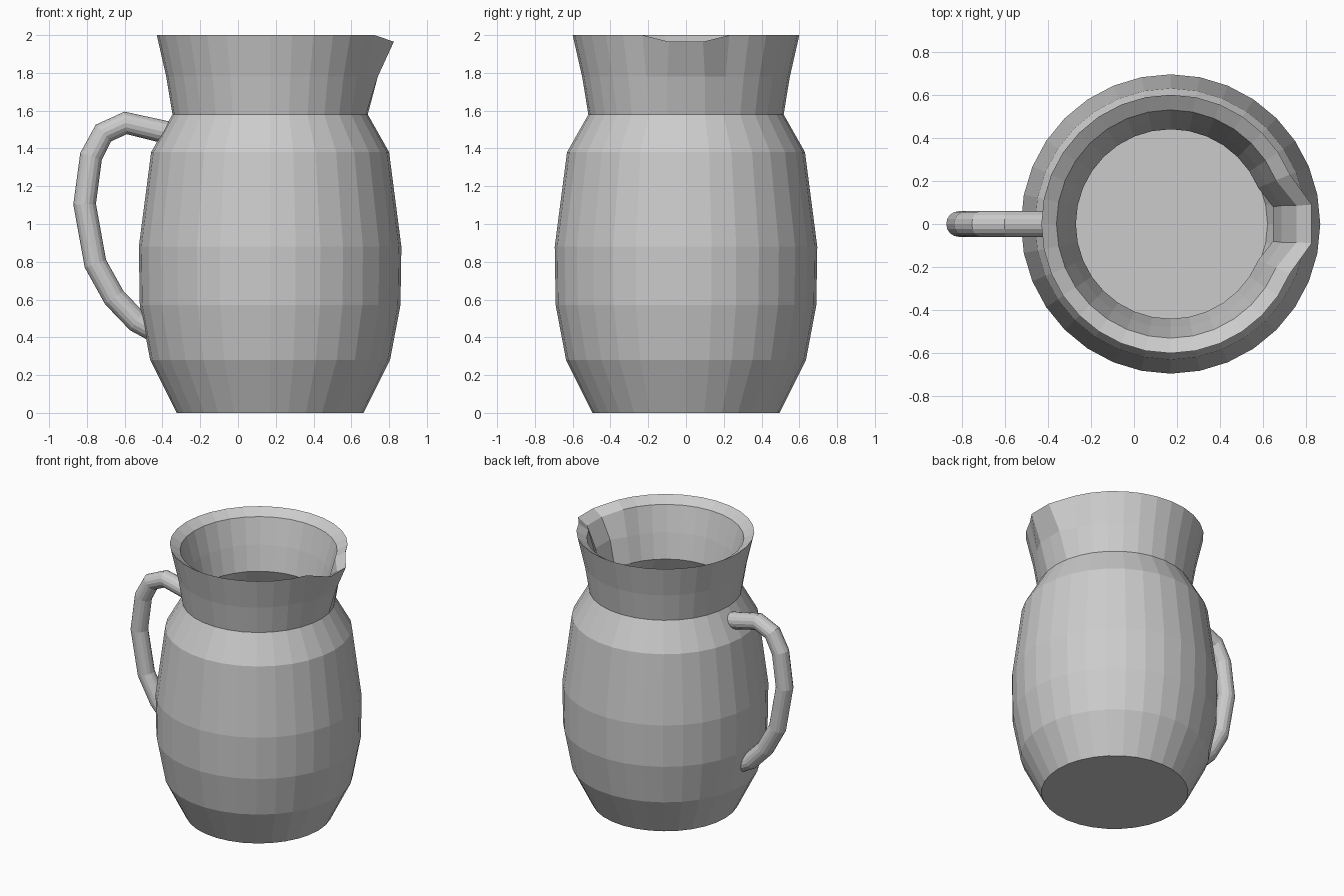
import bpy, bmesh, math
from mathutils import Vector

SIDES = 32
AXIS_X = 0.17

cube = bpy.data.objects.get("Cube")
if cube:
    bpy.data.objects.remove(cube, do_unlink=True)

grey = bpy.data.materials.new("plain_grey")
grey.use_nodes = True
grey.diffuse_color = (0.6, 0.6, 0.6, 1)
grey.node_tree.nodes["Principled BSDF"].inputs["Base Color"].default_value = (0.6, 0.6, 0.6, 1)


def skin(name, rings):
    """Bridge consecutive closed rings of points and cap both ends."""
    bm = bmesh.new()
    loops = [[bm.verts.new(p) for p in ring] for ring in rings]
    for a, b in zip(loops, loops[1:]):
        n = len(a)
        for i in range(n):
            bm.faces.new((a[i], a[(i + 1) % n], b[(i + 1) % n], b[i]))
    bm.faces.new(loops[0])
    bm.faces.new(loops[-1])
    bmesh.ops.recalc_face_normals(bm, faces=bm.faces)
    mesh = bpy.data.meshes.new(name)
    bm.to_mesh(mesh)
    bm.free()
    mesh.materials.append(grey)
    obj = bpy.data.objects.new(name, mesh)
    bpy.context.collection.objects.link(obj)
    return obj


def jug_ring(radius, z, reach=None, half_width=0.0, drop=0.0):
    """Circle whose three points facing +x may be pulled out into a spout."""
    ring = []
    for i in range(SIDES):
        a = math.tau * i / SIDES
        x, y, h = radius * math.cos(a), radius * math.sin(a), z
        step = (i + 1) % SIDES - 1
        if reach and abs(step) <= 1:
            x, y, h = reach, step * half_width, z - drop
        ring.append((AXIS_X + x, y, h))
    return ring


# Jug: outer wall upward, sloped rim, then inner wall down to the floor
profile = [
    (0.495, 0), (0.52, 0.05), (0.635, 0.28), (0.69, 0.57), (0.695, 0.88),
    (0.63, 1.38), (0.517, 1.58),
    (0.55, 1.78, 0.57, 0.1), (0.6, 2, 0.655, 0.09, 0.035),
    (0.53, 1.955, 0.585, 0.085, 0.035), (0.48, 1.77, 0.515, 0.085),
    (0.44, 1.59, 0.475, 0.08),
    (0.55, 1.36), (0.615, 0.88), (0.61, 0.58), (0.555, 0.3), (0.45, 0.075),
]
skin("jug_body", [jug_ring(*row) for row in profile])

# Handle: round tube along a bent path in the xz plane
path = [Vector((x, 0, z)) for x, z in [
    (-0.37, 1.483), (-0.595, 1.535), (-0.712, 1.482), (-0.778, 1.358),
    (-0.812, 1.105), (-0.755, 0.79), (-0.655, 0.61), (-0.535, 0.485), (-0.46, 0.445)]]
tube = []
for i, p in enumerate(path):
    before = (p - path[max(i - 1, 0)]).normalized()
    after = (path[min(i + 1, len(path) - 1)] - p).normalized()
    tangent = (before + after).normalized()
    side = Vector((0, 1, 0))
    normal = tangent.cross(side)
    tube.append([p + 0.06 * (math.cos(math.tau * k / 16) * normal
                             + math.sin(math.tau * k / 16) * side) for k in range(16)])
skin("handle", tube)
